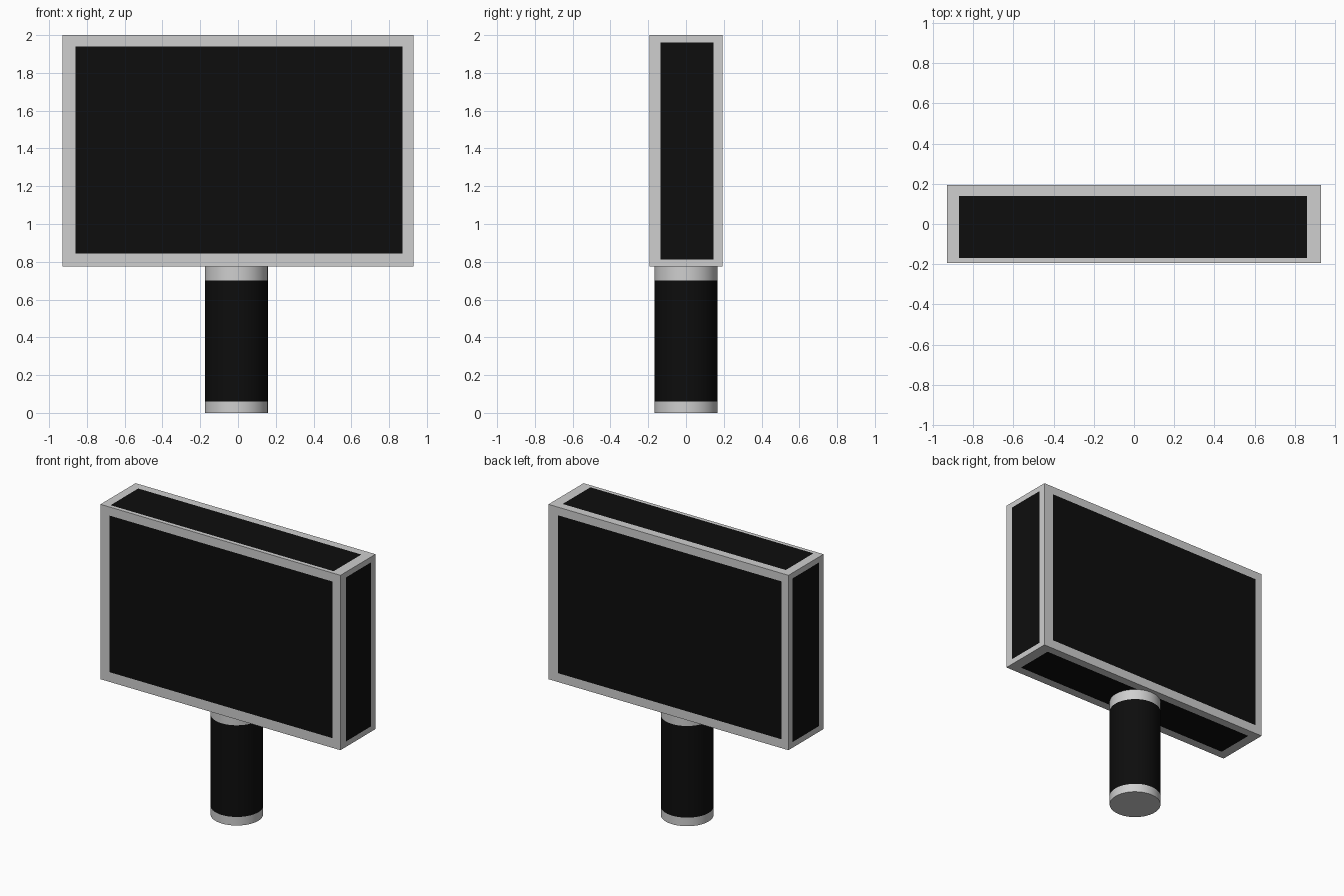
import bpy, bmesh
from mathutils import Vector

if "Cube" in bpy.data.objects:
    bpy.data.objects.remove(bpy.data.objects["Cube"])


def material(name, value):
    m = bpy.data.materials.new(name)
    m.diffuse_color = (value, value, value, 1)
    m.use_nodes = True
    m.node_tree.nodes["Principled BSDF"].inputs["Base Color"].default_value = m.diffuse_color
    return m


GREY = material("light grey", 0.62)
BLACK = material("black", 0.004)


def make_object(name, bm):
    mesh = bpy.data.meshes.new(name)
    bm.to_mesh(mesh)
    bm.free()
    mesh.materials.append(GREY)
    mesh.materials.append(BLACK)
    obj = bpy.data.objects.new(name, mesh)
    bpy.context.collection.objects.link(obj)
    return obj


# Head: a box whose six faces each carry an inset black panel
LO, HI = Vector((-0.93, -0.194, 0.775)), Vector((0.93, 0.194, 2.0))
CENTRE = (LO + HI) / 2
# (axis, side): panel limits on the two remaining axes
PANELS = {
    (1, -1): {0: (-0.86, 0.87), 2: (0.843, 1.94)},
    (1, 1): {0: (-0.876, 0.857), 2: (0.837, 1.943)},
    (0, 1): {1: (-0.135, 0.145), 2: (0.813, 1.962)},
    (0, -1): {1: (-0.145, 0.147), 2: (0.815, 1.961)},
    (2, 1): {0: (-0.87, 0.859), 1: (-0.168, 0.138)},
    (2, -1): {0: (-0.863, 0.856), 1: (-0.134, 0.138)},
}
bm = bmesh.new()
bmesh.ops.create_cube(bm, size=1)
for v in bm.verts:
    v.co = Vector(v.co[i] * (HI - LO)[i] + CENTRE[i] for i in range(3))
bm.normal_update()
for face in list(bm.faces):
    axis = max(range(3), key=lambda i: abs(face.normal[i]))
    limits = PANELS[(axis, 1 if face.normal[axis] > 0 else -1)]
    bmesh.ops.inset_individual(bm, faces=[face], thickness=0.05)
    face.material_index = 1
    for v in face.verts:
        for i, (lo, hi) in limits.items():
            v.co[i] = hi if v.co[i] > CENTRE[i] else lo
make_object("hammer_head", bm)

# Handle: a cylinder cut into bands, the middle one black
RADIUS, X = 0.167, -0.009
BANDS = [0.0, 0.06, 0.702, 0.775]
bm = bmesh.new()
bmesh.ops.create_cone(bm, cap_ends=True, segments=48, radius1=RADIUS,
                      radius2=RADIUS, depth=BANDS[-1])
bmesh.ops.translate(bm, verts=bm.verts, vec=(X, 0, BANDS[-1] / 2))
for z in BANDS[1:-1]:
    bmesh.ops.bisect_plane(bm, geom=bm.verts[:] + bm.edges[:] + bm.faces[:],
                           plane_co=(0, 0, z), plane_no=(0, 0, 1))
for f in bm.faces:
    side = len(f.verts) == 4
    f.smooth = side
    f.material_index = int(side and BANDS[1] < f.calc_center_median().z < BANDS[2])
for e in bm.edges:
    e.smooth = all(len(f.verts) == 4 for f in e.link_faces)
make_object("handle", bm)
